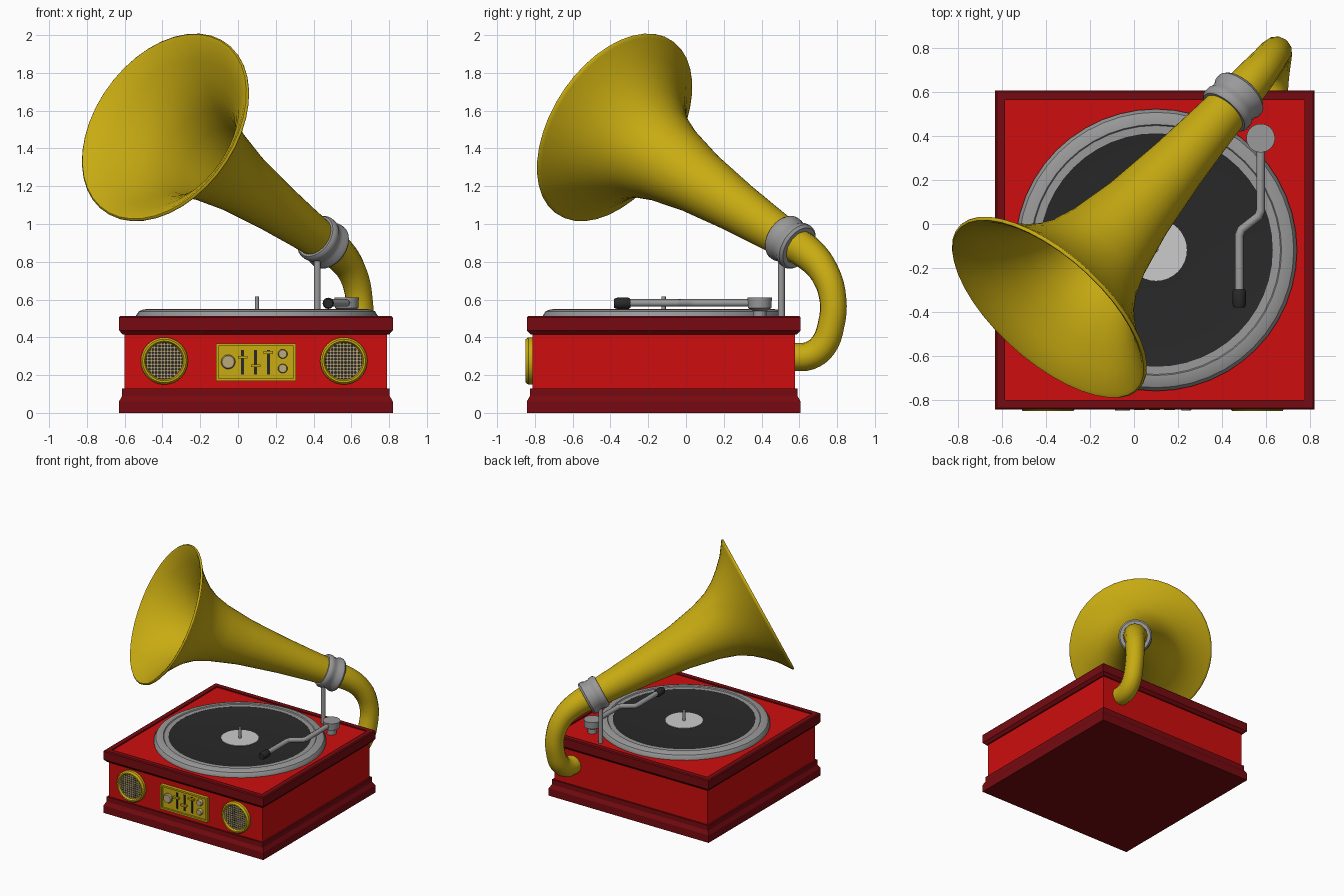
import bpy, bmesh, math
from mathutils import Matrix, Vector

cube = bpy.data.objects.get("Cube")
if cube:
    bpy.data.objects.remove(cube, do_unlink=True)


def material(name, r, g, b):
    m = bpy.data.materials.new(name)
    m.use_nodes = True
    m.diffuse_color = (r, g, b, 1)
    m.node_tree.nodes["Principled BSDF"].inputs["Base Color"].default_value = (r, g, b, 1)
    return m


RED = material("bright red", 0.62, 0.004, 0.004)
DARK_RED = material("dark red", 0.18, 0.003, 0.005)
GOLD = material("gold", 0.58, 0.41, 0.006)
GREY = material("metal grey", 0.32, 0.32, 0.32)
BLACK = material("vinyl black", 0.022, 0.022, 0.022)
WHITE = material("label white", 0.6, 0.6, 0.6)
TAN = material("grille tan", 0.5, 0.4, 0.2)

CX, CY = 0.095, -0.118            # cabinet centre
FRONT = CY - 0.695                # front wall of the cabinet


def finish(name, bm, mat, angle=35):
    bmesh.ops.remove_doubles(bm, verts=bm.verts, dist=0.0001)
    bmesh.ops.recalc_face_normals(bm, faces=bm.faces)
    me = bpy.data.meshes.new(name)
    bm.to_mesh(me)
    bm.free()
    me.materials.append(mat)
    me.shade_smooth()
    me.set_sharp_from_angle(angle=math.radians(angle))
    ob = bpy.data.objects.new(name, me)
    bpy.context.collection.objects.link(ob)
    return ob


def lathe(name, profile, mat, at=(0, 0, 0), axis=(0, 0, 1), segs=32, phase=0.0, angle=35):
    """Revolve (radius, height) points round an axis."""
    bm = bmesh.new()
    rot = Vector((0, 0, 1)).rotation_difference(Vector(axis)).to_matrix().to_4x4()
    mtx = Matrix.Translation(at) @ rot
    rings = []
    for r, h in profile:
        if r == 0:
            rings.append([bm.verts.new(mtx @ Vector((0, 0, h)))] * segs)
            continue
        rings.append([bm.verts.new(mtx @ Vector((r * math.cos(a), r * math.sin(a), h)))
                      for a in (phase + math.tau * i / segs for i in range(segs))])
    for a, b in zip(rings, rings[1:]):
        for i in range(segs):
            j = (i + 1) % segs
            loop = list(dict.fromkeys((a[i], a[j], b[j], b[i])))
            if len(loop) > 2:
                bm.faces.new(loop)
    return finish(name, bm, mat, angle)


def square(name, profile, mat):
    """Square moulding from (half width, height) points."""
    pts = [(w * math.sqrt(2), z) for w, z in profile]
    return lathe(name, pts, mat, (CX, CY, 0), segs=4, phase=math.pi / 4, angle=10)


def disc(name, r, depth, mat, at, axis, segs=24):
    return lathe(name, [(0, 0), (r, 0), (r, depth), (0, depth)], mat, at, axis, segs)


def boxes(name, items, mat):
    """One object made of (centre, size) blocks."""
    bm = bmesh.new()
    for centre, size in items:
        mtx = Matrix.Translation(centre) @ Matrix.Diagonal((*size, 1))
        bmesh.ops.create_cube(bm, size=1, matrix=mtx)
    bmesh.ops.recalc_face_normals(bm, faces=bm.faces)
    return finish(name, bm, mat)


def tube(name, path, radii, mat, kind="BEZIER", sides=4):
    """Round tube swept along a path."""
    cu = bpy.data.curves.new(name, "CURVE")
    cu.dimensions = "3D"
    cu.bevel_depth = 1.0
    cu.bevel_resolution = sides
    cu.resolution_u = 4
    cu.use_fill_caps = True
    sp = cu.splines.new(kind)
    pts = sp.bezier_points if kind == "BEZIER" else sp.points
    pts.add(len(path) - 1)
    for p, co, r in zip(pts, path, radii):
        p.co = co if kind == "BEZIER" else (*co, 1)
        p.radius = r
        if kind == "BEZIER":
            p.handle_left_type = p.handle_right_type = "AUTO"
    tmp = bpy.data.objects.new(name + "_path", cu)
    bpy.context.collection.objects.link(tmp)
    dg = bpy.context.evaluated_depsgraph_get()
    me = bpy.data.meshes.new_from_object(tmp.evaluated_get(dg))
    bm = bmesh.new()
    bm.from_mesh(me)
    bpy.data.objects.remove(tmp)
    bpy.data.curves.remove(cu)
    bpy.data.meshes.remove(me)
    return finish(name, bm, mat, 50)


# Cabinet: plinth, body, top rim and sunk deck
square("plinth", [(0, 0), (0.725, 0), (0.725, 0.06), (0.708, 0.09), (0.708, 0.13), (0.69, 0.13)], DARK_RED)
square("cabinet_body", [(0.695, 0.12), (0.695, 0.43)], RED)
square("top_rim", [(0.69, 0.415), (0.705, 0.415), (0.725, 0.437), (0.725, 0.505), (0.718, 0.512),
                   (0.68, 0.512), (0.68, 0.5)], DARK_RED)
square("deck", [(0.682, 0.503), (0, 0.503)], RED)

# Turntable
hub = (CX + 0.005, CY, 0)
lathe("platter_ring", [(0.64, 0.5), (0.64, 0.515), (0.625, 0.538), (0.6, 0.548), (0.57, 0.55),
                       (0.565, 0.543), (0.53, 0.543), (0.53, 0.52)], GREY, hub, segs=48)
lathe("record", [(0.53, 0.542), (0.44, 0.53), (0.14, 0.53), (0, 0.53)], BLACK, hub, segs=48)
disc("record_label", 0.14, 0.004, WHITE, (hub[0], CY, 0.529), (0, 0, 1), 32)
disc("spindle", 0.011, 0.09, GREY, (hub[0], CY, 0.525), (0, 0, 1), 12)

# Tone arm
lathe("arm_pivot", [(0, 0.5), (0.035, 0.5), (0.035, 0.54), (0.062, 0.555), (0.065, 0.61), (0, 0.61)],
      GREY, (0.575, 0.39, 0))
tube("tone_arm", [(0.575, 0.38, 0.582), (0.575, 0.06, 0.582), (0.565, 0.035, 0.582),
                  (0.488, -0.025, 0.582), (0.478, -0.05, 0.582), (0.478, -0.31, 0.582)],
     [0.02] * 6, GREY, "POLY", 2)
lathe("cartridge", [(0, 0), (0.024, 0), (0.03, 0.01), (0.03, 0.07), (0.024, 0.085), (0, 0.085)],
      BLACK, (0.478, -0.295, 0.58), (0, -1, 0), 12)

# Horn: outer wall, rolled lip and inner wall back to the throat
axis = Vector((-0.6, -0.67, 0.437)).normalized()
collar_at = Vector((0.45, 0.553, 0.904))
outer = [(0.1, 0), (0.116, 0.2), (0.136, 0.42), (0.174, 0.73), (0.22, 0.955), (0.262, 1.08),
         (0.315, 1.17), (0.375, 1.24), (0.45, 1.315), (0.535, 1.375)]
lip = [(0.55, 1.385), (0.551, 1.393), (0.543, 1.4), (0.525, 1.393)]
inner = [(r - 0.014, h + 0.007) for r, h in reversed(outer[1:-1])]
lathe("horn", outer + lip + inner + [(0, 0.2)], GOLD, collar_at, axis, 40, angle=60)
lathe("horn_collar", [(0.09, -0.07), (0.118, -0.07), (0.13, -0.055), (0.13, -0.035), (0.12, -0.015),
                      (0.12, 0.015), (0.128, 0.03), (0.128, 0.055), (0.118, 0.07), (0.09, 0.07)],
      GREY, collar_at, axis)
tube("horn_elbow", [collar_at, (0.535, 0.65, 0.842), (0.607, 0.735, 0.74), (0.642, 0.778, 0.6),
                    (0.645, 0.768, 0.465), (0.637, 0.725, 0.355), (0.628, 0.655, 0.303),
                    (0.622, 0.56, 0.295)],
     [0.1, 0.09, 0.078, 0.072, 0.072, 0.074, 0.075, 0.075], GOLD)
disc("horn_post", 0.018, 0.34, GREY, (0.42, 0.505, 0.5), (0, 0, 1), 16)

# Speakers: gold ring, dark backing and wire grille
for side, x in (("right", -0.39), ("left", 0.56)):
    at = (x, FRONT, 0.275)
    lathe(side + "_speaker_ring", [(0.125, -0.01), (0.125, 0.022), (0.115, 0.036), (0.105, 0.036),
                                   (0.097, 0.022), (0.097, 0)], GOLD, at, (0, -1, 0))
    disc(side + "_speaker_backing", 0.098, 0.012, BLACK, at, (0, -1, 0))
    wires = []
    for i in range(-5, 6):
        d = i * 0.0175
        length = 2 * math.sqrt(0.099 ** 2 - d ** 2)
        wires.append(((x + d, FRONT - 0.02, 0.275), (0.008, 0.006, length)))
        wires.append(((x, FRONT - 0.02, 0.275 + d), (length, 0.006, 0.008)))
    boxes(side + "_speaker_grille", wires, TAN)

# Control panel: plate, raised border, sliders and knobs
px, pz, w, h, t = 0.095, 0.268, 0.425, 0.2, 0.014
boxes("control_plate", [((px, FRONT, pz), (w, 0.024, h))], GOLD)
border = [((px, FRONT - 0.012, pz + s * (h - t) / 2), (w, 0.03, t)) for s in (-1, 1)]
border += [((px + s * (w - t) / 2, FRONT - 0.012, pz), (t, 0.03, h)) for s in (-1, 1)]
boxes("control_border", border, GOLD)
sliders = list(zip((0.025, 0.093, 0.161), (0.295, 0.25, 0.32)))
boxes("slider_slots", [((x, FRONT - 0.013, pz), (0.016, 0.006, 0.13)) for x, z in sliders], BLACK)
boxes("slider_handles", [((x, FRONT - 0.02, z), (0.05, 0.024, 0.014)) for x, z in sliders], GOLD)
for name, x, z, r in (("volume_knob", -0.052, 0.27, 0.038), ("upper_knob", 0.237, 0.312, 0.025),
                      ("lower_knob", 0.237, 0.235, 0.025)):
    lathe(name, [(r, 0), (r, 0.026), (r * 0.85, 0.034), (0, 0.034)], TAN, (x, FRONT, z), (0, -1, 0), 20)
